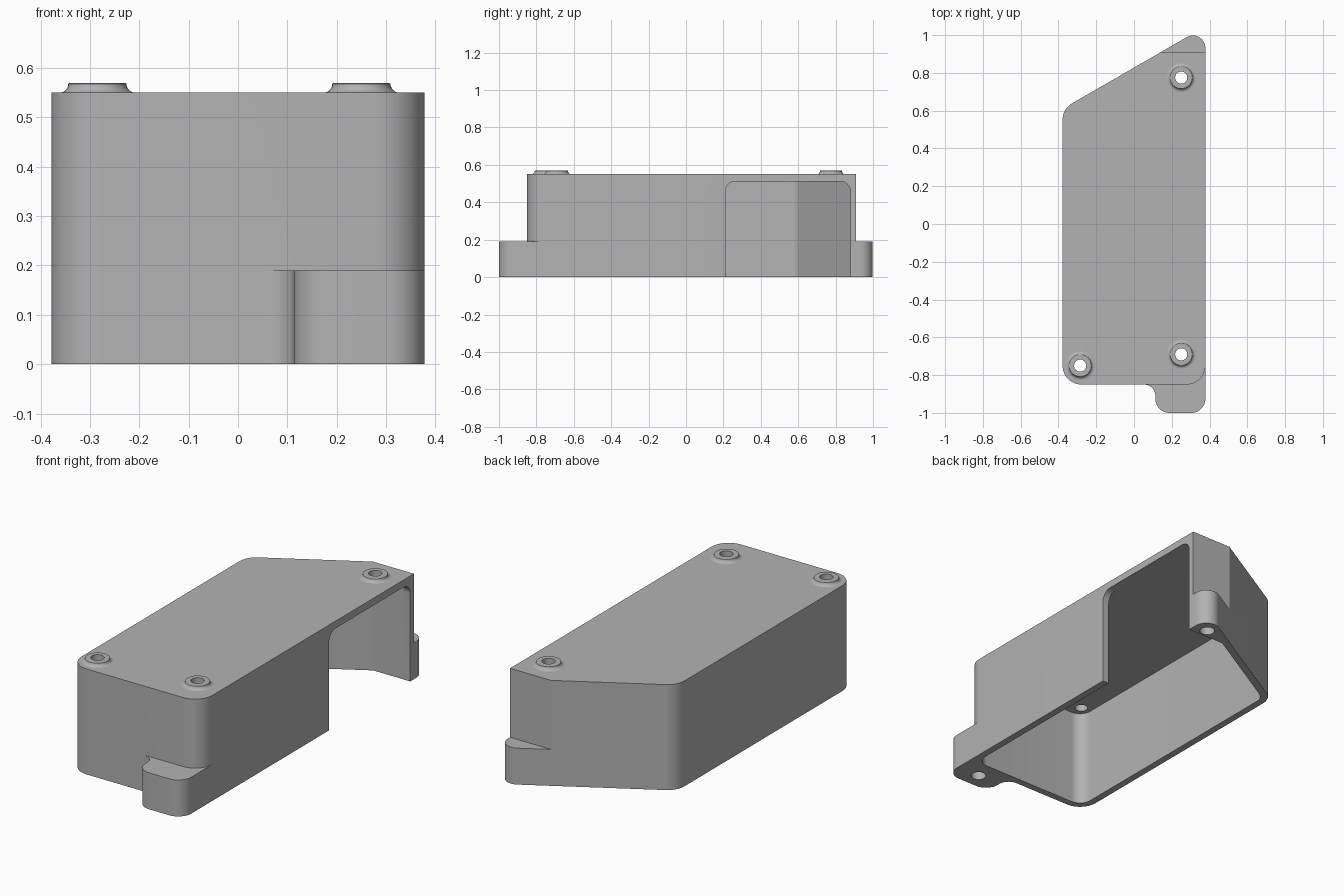
import bpy, bmesh, math
from mathutils import Vector, Matrix

cube = bpy.data.objects.get("Cube")
if cube:
    bpy.data.objects.remove(cube, do_unlink=True)

gray = bpy.data.materials.new("plain gray")
gray.use_nodes = True
color = (0.45, 0.45, 0.45, 1)
gray.diffuse_color = color
gray.node_tree.nodes["Principled BSDF"].inputs["Base Color"].default_value = color


def rounded(points, seg=12):
    """Round each (x, y, radius) corner of a closed outline."""
    out = []
    for i, (x, y, r) in enumerate(points):
        p = Vector((x, y))
        if r == 0:
            out.append(p)
            continue
        a = (Vector(points[i - 1][:2]) - p).normalized()
        b = (Vector(points[(i + 1) % len(points)][:2]) - p).normalized()
        half = a.angle(b) / 2
        center = p + (a + b).normalized() * r / math.sin(half)
        start = p + a * r / math.tan(half) - center
        end = p + b * r / math.tan(half) - center
        sweep = start.angle_signed(end)
        for k in range(seg + 1):
            out.append(center + Matrix.Rotation(-sweep * k / seg, 2) @ start)
    return out


def add_object(name, bm):
    bmesh.ops.recalc_face_normals(bm, faces=bm.faces)
    mesh = bpy.data.meshes.new(name)
    bm.to_mesh(mesh)
    bm.free()
    mesh.materials.append(gray)
    obj = bpy.data.objects.new(name, mesh)
    bpy.context.collection.objects.link(obj)
    return obj


def prism(name, outline, low, high, along_x=False):
    """Extrude an outline along z, or a (y, z) outline along x."""
    bm = bmesh.new()
    place = (lambda p: (low, p.x, p.y)) if along_x else (lambda p: (p.x, p.y, low))
    face = bm.faces.new([bm.verts.new(place(p)) for p in outline])
    new = bmesh.ops.extrude_face_region(bm, geom=[face])["geom"]
    d = high - low
    bmesh.ops.translate(bm, vec=(d, 0, 0) if along_x else (0, 0, d),
                        verts=[g for g in new if isinstance(g, bmesh.types.BMVert)])
    return add_object(name, bm)


def disc(x, y, r, n=32):
    return [Vector((x + r * math.cos(math.tau * k / n), y + r * math.sin(math.tau * k / n)))
            for k in range(n)]


def select(obj):
    bpy.ops.object.select_all(action="DESELECT")
    obj.select_set(True)
    bpy.context.view_layer.objects.active = obj


def cut(obj, cutter):
    cutter.hide_render = True
    mod = obj.modifiers.new("cut", "BOOLEAN")
    mod.operation, mod.solver, mod.object = "DIFFERENCE", "EXACT", cutter
    select(obj)
    bpy.ops.object.modifier_apply(modifier=mod.name)
    bpy.data.objects.remove(cutter, do_unlink=True)


W = 0.378                      # half width
FRONT, BACK = -0.85, 0.91      # ends of the tall part
TOP, STEP = 0.55, 0.19
WALL = 0.037
SLOPE = math.tan(math.radians(30))


def slant(x, inset=0):
    return 0.828 - inset / math.cos(math.radians(30)) + SLOPE * x


# Full outline with both mounting tabs
case = prism("case_shell", rounded([
    (-W, FRONT, 0.1), (0.113, FRONT, 0.06), (0.113, -1, 0.075), (W, -1, 0.075),
    (W, slant(W), 0.066), (-W, slant(-W), 0.1)]), 0, TOP)

# Lower the tabs to the step height
cut(case, prism("back_tab_cutter", [Vector(p) for p in
    ((-1, BACK), (1, BACK), (1, 2), (-1, 2))], STEP, 1))
cut(case, prism("front_tab_cutter", rounded([
    (0.053, -2, 0), (1, -2, 0), (1, FRONT + 0.1, 0), (W, FRONT + 0.1, 0),
    (W, FRONT, 0.0999), (0.053, FRONT, 0)]), STEP, 1))

# Hollow inside, open underneath
inner = W - WALL
end = BACK - 0.03
end_x = (end - slant(0, WALL)) / SLOPE
cut(case, prism("cavity_cutter", rounded([
    (-inner, FRONT + WALL, 0.065), (inner, FRONT + WALL, 0.065), (inner, end, 0),
    (end_x, end, 0), (-inner, slant(-inner, WALL), 0.065)]), -0.1, 0.514))

# Opening in the left side wall
cut(case, prism("opening_cutter", rounded([
    (0.21, -0.1, 0), (0.879, -0.1, 0), (0.879, 0.512, 0.055), (0.21, 0.512, 0.055)]),
    0.3, 0.5, along_x=True))

# Screw holes through the lid and blind holes under the tabs
screws = [(0.25, 0.775), (0.25, -0.69), (-0.285, -0.75)]
for x, y in screws:
    cut(case, prism("screw_hole_cutter", disc(x, y, 0.032), 0.45, 0.7))
for x, y in [(0.245, -0.915), (0.3, 0.925)]:
    cut(case, prism("tab_hole_cutter", disc(x, y, 0.037), -0.1, 0.14))


# Raised rings with flared feet around the screw holes
def screw_ring(name, x, y):
    profile = [(0.032, TOP), (0.032, 0.57), (0.056, 0.57)]
    for k in range(7):
        a = math.pi / 2 * k / 6
        profile.append((0.077 - 0.018 * math.cos(a), 0.568 - 0.018 * math.sin(a)))
    bm = bmesh.new()
    verts = [bm.verts.new((r, 0, z)) for r, z in profile]
    edges = [bm.edges.new(pair) for pair in zip(verts, verts[1:])]
    bmesh.ops.spin(bm, geom=verts + edges, cent=(0, 0, 0), axis=(0, 0, 1),
                   angle=math.tau, steps=32, use_merge=True)
    bmesh.ops.remove_doubles(bm, verts=bm.verts, dist=1e-4)
    ring = add_object(name, bm)
    # The open sheet must face outward
    flat = [p for p in ring.data.polygons if abs(p.normal.z) > 0.99]
    if flat and flat[0].normal.z < 0:
        ring.data.flip_normals()
    ring.location = (x, y, 0)
    return ring


rings = [screw_ring(n, x, y) for n, (x, y) in
         zip(("back_screw_ring", "front_left_screw_ring", "front_right_screw_ring"), screws)]

for obj in [case] + rings:
    select(obj)
    bpy.ops.object.shade_smooth_by_angle(angle=math.radians(25))
